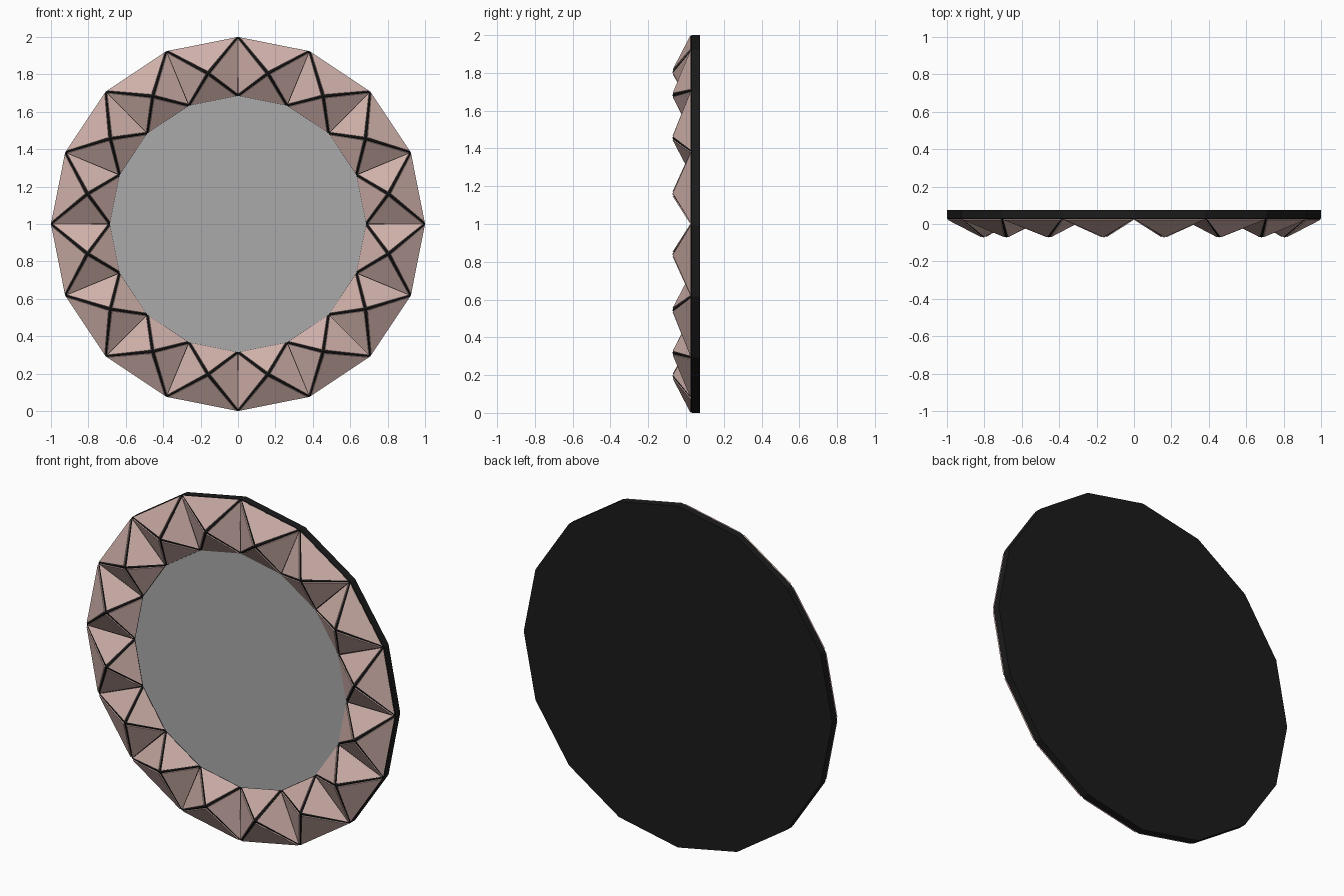
import bpy
import bmesh
from math import sin, cos, pi
from mathutils import Vector

cube = bpy.data.objects.get("Cube")
if cube:
    bpy.data.objects.remove(cube)

SIDES = 16
STEP = 2 * pi / SIDES
OUTER, INNER, PEAK = 1.0, 0.685, 0.82
BACK, BASE, TIP = 0.074, 0.03, -0.072


def material(name, color):
    mat = bpy.data.materials.new(name)
    mat.use_nodes = True
    mat.diffuse_color = color
    mat.node_tree.nodes["Principled BSDF"].inputs["Base Color"].default_value = color
    return mat


def ring_point(radius, step, y):
    return Vector((radius * sin(step * STEP), y, 1 + radius * cos(step * STEP)))


def finish(name, bm, mats):
    mesh = bpy.data.meshes.new(name)
    bm.to_mesh(mesh)
    bm.free()
    for mat in mats:
        mesh.materials.append(mat)
    obj = bpy.data.objects.new(name, mesh)
    bpy.context.collection.objects.link(obj)
    return obj


def disc(name, radius, front, back, mat):
    bm = bmesh.new()
    rings = [[bm.verts.new(ring_point(radius, i, y)) for i in range(SIDES)]
             for y in (front, back)]
    for ring in rings:
        bm.faces.new(ring)
    for i in range(SIDES):
        j = (i + 1) % SIDES
        bm.faces.new((rings[0][i], rings[0][j], rings[1][j], rings[1][i]))
    bmesh.ops.recalc_face_normals(bm, faces=bm.faces[:])
    return finish(name, bm, [mat])


black = material("black", (0.011, 0.011, 0.011, 1))
rose = material("dusty rose", (0.62, 0.43, 0.395, 1))
silver = material("mirror grey", (0.4, 0.4, 0.4, 1))

# Backing board and mirror glass
disc("backing_board", OUTER, BASE, BACK, black)
disc("mirror_glass", INNER, BASE - 0.004, BASE + 0.004, silver)

# Ring of four-sided pyramids
bm = bmesh.new()
outer = [bm.verts.new(ring_point(OUTER, i, BASE)) for i in range(SIDES)]
inner = [bm.verts.new(ring_point(INNER, i, BASE)) for i in range(SIDES)]
for i in range(SIDES):
    j = (i + 1) % SIDES
    tip = bm.verts.new(ring_point(PEAK, i + 0.5, TIP))
    corners = (outer[i], outer[j], inner[j], inner[i])
    for k in range(4):
        bm.faces.new((corners[k], corners[(k + 1) % 4], tip))
bm.normal_update()
for face in bm.faces:
    if face.normal.y > 0:
        face.normal_flip()

# Raised rose panels, leaving black seams along every ridge and valley
panels = bm.faces[:]
bmesh.ops.inset_individual(bm, faces=panels, thickness=0.012)
for face in panels:
    face.material_index = 1
bmesh.ops.inset_individual(bm, faces=panels, thickness=0, depth=0.006)
finish("faceted_frame", bm, [black, rose])
